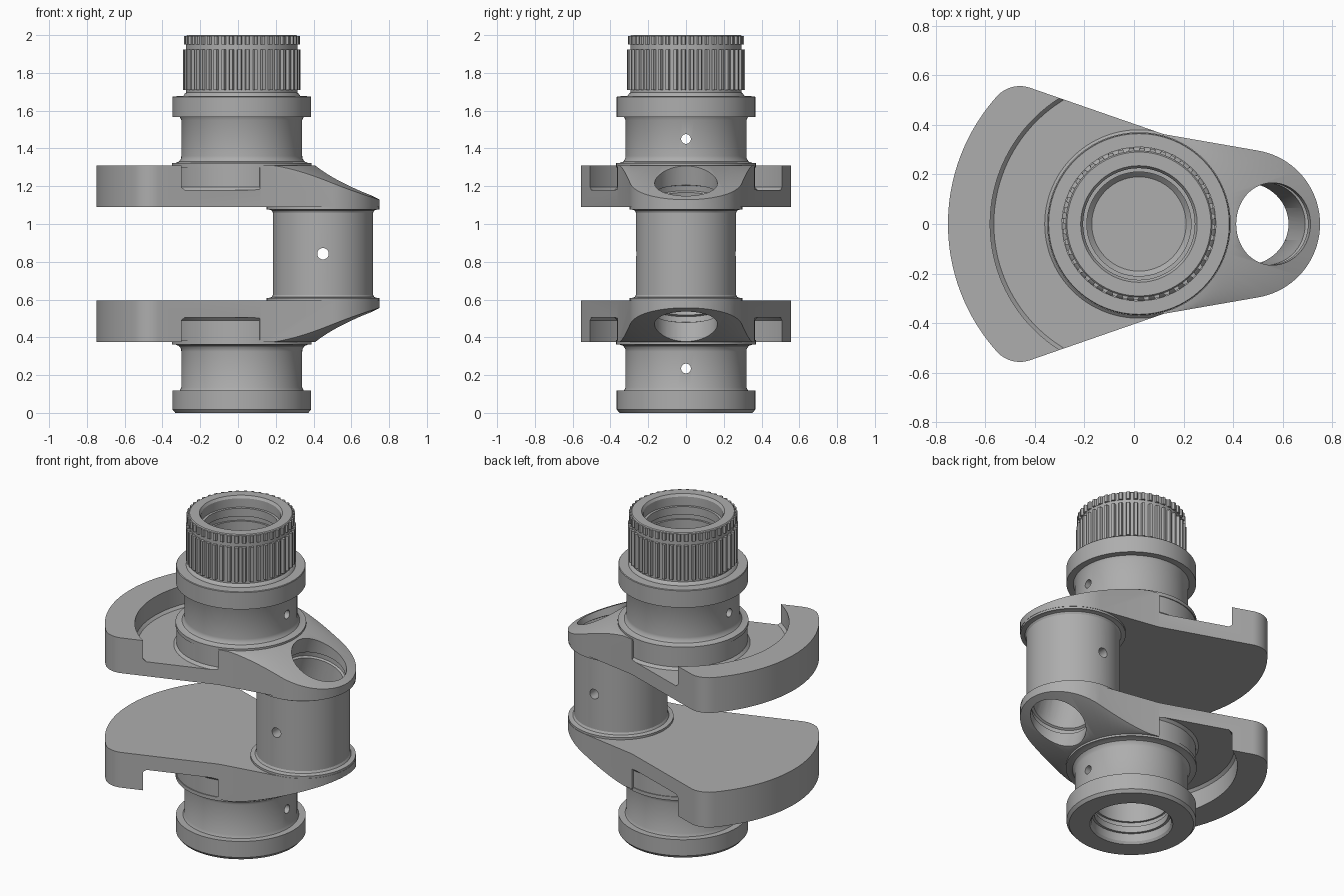
import bpy, bmesh
from math import sin, cos, pi, radians
from mathutils import Matrix, Vector

if "Cube" in bpy.data.objects:
    bpy.data.objects.remove(bpy.data.objects["Cube"])

AXIS_X, PIN_X, MID_Z = 0.02, 0.45, 0.8425
SHAFT = Matrix.Translation((AXIS_X, 0, 0))
MIRROR = Matrix.Translation((0, 0, 2 * MID_Z)) @ Matrix.Scale(-1, 4, (0, 0, 1))

steel = bpy.data.materials.new("steel_grey")
steel.use_nodes = True
steel.diffuse_color = (0.42, 0.42, 0.42, 1)
steel.node_tree.nodes["Principled BSDF"].inputs["Base Color"].default_value = steel.diffuse_color


def finish(name, bm, matrix):
    """Turn a bmesh into a clean object with the steel material."""
    bmesh.ops.remove_doubles(bm, verts=bm.verts, dist=1e-5)
    bmesh.ops.transform(bm, matrix=matrix, verts=bm.verts)
    bmesh.ops.recalc_face_normals(bm, faces=bm.faces)
    mesh = bpy.data.meshes.new(name)
    bm.to_mesh(mesh)
    bm.free()
    mesh.materials.append(steel)
    ob = bpy.data.objects.new(name, mesh)
    bpy.context.collection.objects.link(ob)
    return ob


def lathe(name, profile, matrix=SHAFT, steps=96):
    """Full revolve of an open (radius, z) profile that starts and ends on the axis."""
    bm = bmesh.new()
    rings = [[bm.verts.new((r * cos(2 * pi * i / steps), r * sin(2 * pi * i / steps), z))
              for i in range(steps)] for r, z in profile]
    for a, b in zip(rings, rings[1:]):
        for i in range(steps):
            j = (i + 1) % steps
            bm.faces.new((a[i], a[j], b[j], b[i]))
    return finish(name, bm, matrix)


def sector(name, section, start, end, steps=64):
    """Partial revolve of a closed (radius, z) section about the shaft, with end caps."""
    bm = bmesh.new()
    angles = [radians(start + (end - start) * i / steps) for i in range(steps + 1)]
    rings = [[bm.verts.new((r * cos(a), r * sin(a), z)) for r, z in section] for a in angles]
    for a, b in zip(rings, rings[1:]):
        for i in range(len(section)):
            j = (i + 1) % len(section)
            bm.faces.new((a[i], a[j], b[j], b[i]))
    bm.faces.new(rings[0])
    bm.faces.new(rings[-1])
    return finish(name, bm, SHAFT)


def toothed_ring(name, z0, z1, root, tip, teeth=44, inner=0.27):
    """Annulus with straight teeth around its rim."""
    bm = bmesh.new()
    shape = ((0, root), (0.4, root), (0.52, tip), (0.88, tip))
    polar = [(2 * pi * (t + f) / teeth, r) for t in range(teeth) for f, r in shape]
    loops = [[bm.verts.new(((r if outer else inner) * cos(a), (r if outer else inner) * sin(a), z))
              for a, r in polar]
             for outer, z in ((False, z0), (True, z0), (True, z1), (False, z1))]
    n = len(polar)
    for k in range(4):
        a, b = loops[k], loops[(k + 1) % 4]
        for i in range(n):
            j = (i + 1) % n
            bm.faces.new((a[i], a[j], b[j], b[i]))
    return finish(name, bm, SHAFT)


def prism(name, outline, z0, z1):
    bm = bmesh.new()
    face = bm.faces.new([bm.verts.new((x, y, z0)) for x, y in outline])
    top = bmesh.ops.extrude_face_region(bm, geom=[face])["geom"]
    bmesh.ops.translate(bm, vec=(0, 0, z1 - z0),
                        verts=[v for v in top if isinstance(v, bmesh.types.BMVert)])
    return finish(name, bm, Matrix())


def arc(cx, cy, r, a0, a1, n):
    return [(cx + r * cos(radians(a0 + (a1 - a0) * i / n)),
             cy + r * sin(radians(a0 + (a1 - a0) * i / n))) for i in range(n + 1)]


def cut(ob, cutters):
    """Subtract the cutters and bake the result."""
    for c in cutters:
        c.hide_render = True
        mod = ob.modifiers.new("cut", "BOOLEAN")
        mod.operation, mod.solver, mod.object = "DIFFERENCE", "EXACT", c
    graph = bpy.context.evaluated_depsgraph_get()
    baked = bpy.data.meshes.new_from_object(ob.evaluated_get(graph))
    ob.modifiers.clear()
    ob.data = baked


def drill(name, location, direction, profile, steps=48):
    turn = Vector(direction).to_track_quat("Z", "Y").to_matrix().to_4x4()
    return lathe(name, profile, Matrix.Translation(location) @ turn, steps)


def rod(r, half):
    return [(0, -half), (r, -half), (r, half), (0, half)]


# Cutters: slanted pin bores with a seal groove, and cross oil holes
bore = [(0, -0.06), (0.166, -0.06), (0.166, 0.29), (0.18, 0.295), (0.18, 0.325),
        (0.166, 0.33), (0.166, 0.7), (0, 0.7)]
pin_centre = (PIN_X, 0, MID_Z)
upper_bore = drill("upper_bore_cutter", pin_centre, (0.29, 0, 1), bore, 64)
lower_bore = drill("lower_bore_cutter", pin_centre, (0.29, 0, -1), bore, 64)
pin_oil = drill("pin_oil_cutter", pin_centre, (0, 1, 0), rod(0.03, 0.5))
main_oils = [drill("main_oil_cutter", (AXIS_X, 0, z), (1, 0, 0), rod(0.026, 0.6))
             for z in (1.45, 2 * MID_Z - 1.45)]

# Upper web with counterweight, relief pocket and conical slope toward the pin
half = (arc(PIN_X, 0, 0.30, 0, 80, 20) + [(0.12, 0.362)]
        + arc(-0.46, 0.431, 0.125, 70, 138, 12) + arc(AXIS_X, 0, 0.77, 139, 180, 20))
outline = half + [(x, -y) for x, y in reversed(half[1:-1])]
upper_web = prism("upper_web", outline, 1.09, 1.31)
pocket = sector("pocket_cutter", [(0.365, 1.195), (0.38, 1.18), (0.585, 1.18), (0.6, 1.195),
                                  (0.6, 1.4), (0.365, 1.4)], 75, 285)
slope = sector("slope_cutter", [(0.385, 1.311), (0.85, 1.065), (0.85, 1.5), (0.385, 1.5)], -74, 74)
cut(upper_web, [pocket, slope, upper_bore])

# Lower web is the upper one mirrored
lower_web = bpy.data.objects.new("lower_web", upper_web.data.copy())
bpy.context.collection.objects.link(lower_web)
lower_web.data.transform(MIRROR)
lower_web.data.flip_normals()

# Crank pin with thrust shoulders
pin_half = [(0.265, 1.06), (0.272, 1.072), (0.285, 1.076), (0.298, 1.077), (0.298, 1.095), (0, 1.095)]
pin_profile = [(r, 2 * MID_Z - z) for r, z in reversed(pin_half)] + pin_half
crank_pin = lathe("crank_pin", pin_profile, Matrix.Translation((PIN_X, 0, 0)))
cut(crank_pin, [upper_bore, lower_bore, pin_oil])

# Hollow main journals with collars
journal = [(0, 1.30), (0.37, 1.30), (0.37, 1.322), (0.35, 1.324), (0.333, 1.33), (0.322, 1.345),
           (0.32, 1.36), (0.32, 1.55), (0.328, 1.567), (0.367, 1.567)]
bore_end = [(0.21, 1.37), (0.19, 1.35), (0, 1.35)]
upper_journal = lathe("upper_journal", journal + [
    (0.367, 1.672), (0.364, 1.676), (0.31, 1.677), (0.302, 1.69), (0.295, 1.695), (0.295, 1.995),
    (0.29, 2.0), (0.235, 2.0), (0.225, 1.985), (0.225, 1.93), (0.21, 1.93), (0.21, 1.88),
    (0.222, 1.88), (0.222, 1.85), (0.21, 1.85)] + bore_end)
cut(upper_journal, main_oils[:1])
lower_journal = lathe("lower_journal", journal + [
    (0.367, 1.667), (0.352, 1.685), (0.235, 1.685), (0.225, 1.67), (0.225, 1.62), (0.21, 1.62),
    (0.21, 1.58), (0.222, 1.58), (0.222, 1.55), (0.21, 1.55)] + bore_end, MIRROR @ SHAFT)
cut(lower_journal, main_oils[1:])

# Splined drive end
long_spline = toothed_ring("long_spline", 1.71, 1.925, 0.296, 0.312)
end_spline = toothed_ring("end_spline", 1.95, 1.995, 0.296, 0.307)

# Remove the used cutters, then shade
for ob in [upper_bore, lower_bore, pin_oil, pocket, slope] + main_oils:
    bpy.data.objects.remove(ob)
for ob in bpy.context.selected_objects:
    ob.select_set(False)
for ob in (upper_web, lower_web, crank_pin, upper_journal, lower_journal, long_spline, end_spline):
    ob.select_set(True)
    bpy.context.view_layer.objects.active = ob
bpy.ops.object.shade_smooth_by_angle(angle=radians(30))
